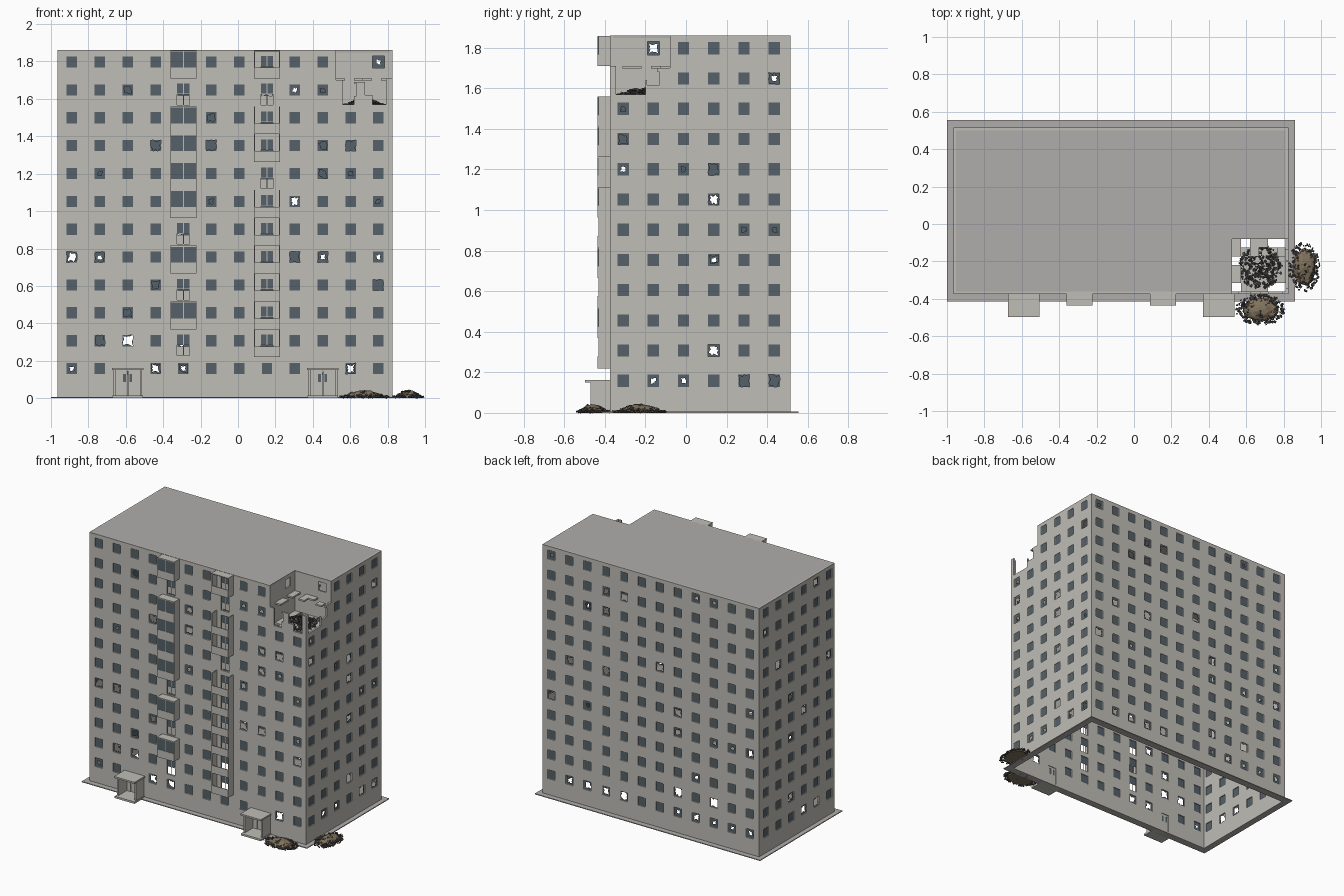
import bpy, bmesh, math, random
from mathutils import Vector, Matrix

if "Cube" in bpy.data.objects:
    bpy.data.objects.remove(bpy.data.objects["Cube"])
random.seed(4)

def material(name, c):
    m = bpy.data.materials.new(name)
    m.diffuse_color = (*c, 1)
    m.use_nodes = True
    m.node_tree.nodes["Principled BSDF"].inputs["Base Color"].default_value = m.diffuse_color
    return m
CONCRETE = material("concrete", (0.52, 0.51, 0.47))
ROOF = material("roof_grey", (0.43, 0.42, 0.41))
GLASS = material("dark_glass", (0.09, 0.12, 0.14))
DEBRIS = material("debris_dark", (0.08, 0.075, 0.07))
EARTH = material("earth", (0.22, 0.17, 0.11))

def finish(bm, name, mat, weld=True):
    if weld:
        bmesh.ops.remove_doubles(bm, verts=bm.verts, dist=1e-5)
    bmesh.ops.recalc_face_normals(bm, faces=bm.faces)
    me = bpy.data.meshes.new(name)
    bm.to_mesh(me)
    bm.free()
    me.materials.append(mat)
    ob = bpy.data.objects.new(name, me)
    bpy.context.collection.objects.link(ob)

def box(bm, x0, x1, y0, y1, z0, z1):
    m = Matrix.Translation(((x0+x1)/2, (y0+y1)/2, (z0+z1)/2)) @ Matrix.Diagonal((x1-x0, y1-y0, z1-z0, 1))
    bmesh.ops.create_cube(bm, size=1, matrix=m)

def plate(name, us, vs, solid, P, t, mat):
    """Thick plate on an irregular grid; solid(u, v) decides which cells exist."""
    us = sorted({round(u, 4) for u in us}); vs = sorted({round(v, 4) for v in vs})
    nu, nv = len(us)-1, len(vs)-1
    S = {(i, j) for i in range(nu) for j in range(nv)
         if solid((us[i]+us[i+1])/2, (vs[j]+vs[j+1])/2)}
    bm = bmesh.new()
    def quad(*p):
        bm.faces.new([bm.verts.new(P(*q)) for q in p])
    for i, j in sorted(S):
        a, b, c, d = us[i], us[i+1], vs[j], vs[j+1]
        for k in (0, t):
            quad((a, c, k), (b, c, k), (b, d, k), (a, d, k))
        for di, dj, p, q in ((-1, 0, (a, c), (a, d)), (1, 0, (b, c), (b, d)),
                             (0, -1, (a, c), (b, c)), (0, 1, (a, d), (b, d))):
            if (i+di, j+dj) not in S:
                quad((*p, 0), (*q, 0), (*q, t), (*p, t))
    finish(bm, name, mat)

# main dimensions
XL, XR, YF, YB, H, T = -0.965, 0.825, -0.375, 0.515, 1.86, 0.014
NX, NY = 0.525, -0.08                      # collapsed corner
COLX = [-0.888+0.149*i for i in range(12)]
COLY = [-0.31+0.149*i for i in range(6)]
ROWS = [0.158+0.149*i for i in range(12)]
W, V = 0.031, 0.033
DOOR_ROWS = {4: range(1, 12), 7: range(1, 12)}
BALCONY = {4: (2, 4, 6, 7, 8, 9, 11), 7: (1, 2, 3, 4, 5, 6, 8, 9, 11)}
ENTRY = (2, 9)

def front_top(u):
    for lim, z in ((NX, 9), (0.56, 1.70), (0.62, 1.57), (0.68, 1.69), (0.72, 1.62), (0.79, 1.57)):
        if u < lim:
            return z
    return 1.71
def right_top(u):
    for lim, z in ((-0.345, 1.71), (-0.2, 1.57), (-0.14, 1.64), (NY, 1.70)):
        if u < lim:
            return z
    return 9
full = lambda u: 9

def pane(bm, P, u0, u1, v0, v1, d):
    bm.faces.new([bm.verts.new(P(u, v, d)) for u, v in ((u0, v0), (u1, v0), (u1, v1), (u0, v1))])

def shards(bm, P, u, v):
    """Jagged remains of a broken pane around a hole."""
    n = 16
    size = random.choice((0.35, 0.6, 0.85))
    outer, inner = [], []
    for k in range(n):
        a = 2*math.pi*k/n
        c, s = math.cos(a), math.sin(a)
        m = max(abs(c), abs(s))
        r = min(0.97, size*random.uniform(0.6, 1.3))
        outer.append((u+W*c/m, v+V*s/m))
        inner.append((u+W*c/m*r, v+V*s/m*r))
    for k in range(n):
        l = (k+1) % n
        bm.faces.new([bm.verts.new(P(*q, 0.008)) for q in (outer[k], outer[l], inner[l], inner[k])])

def wall(side, P, u0, u1, cols, broken, top, front=False):
    holes, glass, frame = [], bmesh.new(), bmesh.new()
    for i, u in enumerate(cols):
        for r, z in enumerate(ROWS):
            if front and r == 0 and i in ENTRY:
                holes.append((u-0.034, u+0.034, 0.012, 0.145))
                continue
            if front and i in DOOR_ROWS and r in DOOR_ROWS[i]:
                # balcony door: glazed upper half, open lower half
                holes.append((u-0.033, u+0.033, z-0.08, z+0.033))
                pane(glass, P, u-0.033, u+0.033, z-0.022, z+0.033, 0.008)
                for a, b, c, d in ((u-0.002, u+0.002, z-0.08, z+0.033), (u-0.033, u+0.033, z-0.024, z-0.02)):
                    pane(frame, P, a, b, c, d, 0.006)
                continue
            holes.append((u-W, u+W, z-V, z+V))
            if z+V > top(u):
                continue
            if i not in broken.get(r, ()):
                pane(glass, P, u-W, u+W, z-V, z+V, 0.008)
            elif (side, i, r) != ("right", 3, 1):
                shards(glass, P, u, z)
            f = 0.003
            for a, b, c, d in ((u-W, u-W+f, z-V, z+V), (u+W-f, u+W, z-V, z+V),
                               (u-W+f, u+W-f, z-V, z-V+f), (u-W+f, u+W-f, z+V-f, z+V)):
                pane(frame, P, a, b, c, d, 0.005)
    us = [u0, u1] + [h for q in holes for h in q[:2]]
    vs = [0, H] + [h for q in holes for h in q[2:]]
    if top is not full:
        us += [NX, 0.56, 0.62, 0.68, 0.72, 0.79] if front else [-0.345, -0.2, -0.14, NY]
        vs += [1.57, 1.62, 1.64, 1.69, 1.70, 1.71]
    def solid(u, v):
        return v < top(u) and not any(a < u < b and c < v < d for a, b, c, d in holes)
    plate(side+"_wall", us, vs, solid, P, T, CONCRETE)
    finish(glass, side+"_window_panes", GLASS, False)
    finish(frame, side+"_window_frames", CONCRETE, False)

wall("front", lambda u, v, d: (u, YF+d, v), XL, XR, COLX,
     {0: (0, 3, 4, 10), 1: (1, 2), 2: (2,), 3: (3, 11), 4: (0, 1, 8, 9, 11), 6: (5, 8, 11),
      7: (1, 9, 10), 8: (3, 5, 9, 10), 9: (5,), 10: (2, 8, 9)}, front_top, True)
wall("right", lambda u, v, d: (XR-d, u, v), YF, YB, COLY,
     {0: (1, 2, 4, 5), 1: (3,), 4: (3,), 5: (4, 5), 6: (3,), 7: (0, 2, 3), 8: (0,), 9: (0,), 10: (5,)}, right_top)
wall("back", lambda u, v, d: (u, YB-d, v), XL, XR, COLX,
     {0: (0, 1, 2, 3, 4, 7, 8, 9, 10), 1: (2, 4), 2: (3,), 4: (0, 1, 2, 4, 9, 11), 5: (4,), 6: (0, 8, 10),
      7: (5,), 9: (8, 9), 10: (7, 8), 11: (2, 3, 11)}, full)
wall("left", lambda u, v, d: (XL+d, u, v), YF, YB, COLY,
     {0: (1, 2), 1: (3,), 4: (3,), 5: (2,), 6: (3,), 7: (0,), 8: (4,), 10: (5,), 11: (1,)}, full)

# roof with missing corner, and pavement ring
plate("roof", [XL, NX, XR], [YF, NY, YB], lambda x, y: x < NX or y > NY,
      lambda u, v, d: (u, v, H-d), 0.012, ROOF)
plate("pavement", [-1, XL+T, XR-T, 0.86], [-0.415, YF+T, YB-T, 0.555],
      lambda x, y: not (XL+T < x < XR-T and YF+T < y < YB-T),
      lambda u, v, d: (u, v, d), 0.006, ROOF)

# exposed room walls and broken floors in the collapsed corner
def room_hole(a, b, c, d):
    return lambda u, v: not (a < u < b and c < v < d)
plate("room_back_wall", [NX, 0.72, 0.782, XR-T], [1.56, 1.764, 1.83, H], room_hole(0.72, 0.782, 1.764, 1.83),
      lambda u, v, d: (u, NY+d, v), 0.012, CONCRETE)
plate("room_side_wall", [YF+T, -0.19, -0.13, NY], [1.56, 1.764, 1.83, H], room_hole(-0.19, -0.13, 1.764, 1.83),
      lambda u, v, d: (NX-d, u, v), 0.012, CONCRETE)
gx = [NX+k*(XR-T-NX)/6 for k in range(7)]
gy = [YF+T+k*(NY-YF-T)/6 for k in range(7)]
def cell(x, y):
    return int((x-NX)/(gx[1]-gx[0])), int((y-gy[0])/(gy[1]-gy[0]))
gaps = {(1, 5), (0, 3), (0, 0), (4, 5), (4, 0), (5, 0), (5, 5)}
plate("room_lower_floor", gx, gy, lambda x, y: cell(x, y) not in gaps,
      lambda u, v, d: (u, v, 1.56-d), 0.012, CONCRETE)
ledge = {(0, 5), (2, 5), (3, 5), (0, 4), (0, 2), (0, 1), (2, 4), (5, 4)}
plate("room_upper_floor", gx, gy, lambda x, y: cell(x, y) in ledge,
      lambda u, v, d: (u, v, 1.71-d), 0.012, CONCRETE)

# balconies, glazed on the left stack and open on the right stack
body, glaze = bmesh.new(), bmesh.new()
for i, rows in BALCONY.items():
    x = COLX[i]
    for r in rows:
        z = ROWS[r]
        y0, y1, z0, z1 = YF-0.062, YF, z-0.088, min(z+0.061, H)
        box(body, x-0.07, x+0.07, y0, y1, z0, z0+0.008)
        box(body, x-0.07, x+0.07, y0, y0+0.006, z0+0.008, z-0.03)
        for s in (-1, 1):
            a = x+s*0.067
            box(body, a-0.003, a+0.003, y0+0.006, y1, z0+0.008, z1)
        if i == 4 or r == 11:
            box(body, x-0.07, x+0.07, y0, y1, z1-0.006, z1)
        if i == 4:
            for s in (-1, 1):
                c = x+s*0.0345
                box(glaze, c-0.032, c+0.032, y0+0.002, y0+0.005, z-0.03, z1-0.006)
            box(body, x-0.0025, x+0.0025, y0, y0+0.006, z-0.03, z1-0.006)
finish(body, "balconies", CONCRETE, False)
finish(glaze, "balcony_glazing", GLASS, False)

# entrance porches with double doors
porch, doorglass = bmesh.new(), bmesh.new()
for i in ENTRY:
    x = COLX[i]
    box(porch, x-0.082, x+0.082, -0.495, YF, 0, 0.014)
    box(porch, x-0.084, x+0.084, -0.498, YF, 0.15, 0.162)
    for s in (-1, 1):
        a = x+s*0.072
        box(porch, a-0.006, a+0.006, -0.47, YF, 0.014, 0.15)
        c = x+s*0.017
        for p, q, m, n in ((-0.016, -0.007, 0.014, 0.145), (0.007, 0.016, 0.014, 0.145),
                           (-0.007, 0.007, 0.014, 0.085), (-0.007, 0.007, 0.13, 0.145)):
            box(porch, c+p, c+q, YF+0.004, YF+0.009, m, n)
        box(doorglass, c-0.007, c+0.007, YF+0.005, YF+0.008, 0.085, 0.13)
finish(porch, "entrance_porches", CONCRETE, False)
finish(doorglass, "entrance_door_glass", GLASS, False)

# rubble: scattered broken blocks over low mounds
def rubble(name, cx, cy, rx, ry, z, h, n, mound=True):
    bm = bmesh.new()
    for _ in range(n):
        a, r = random.uniform(0, 2*math.pi), math.sqrt(random.random())
        s = random.uniform(0.006, 0.016)
        p = Vector((cx+rx*r*math.cos(a), cy+ry*r*math.sin(a), z+0.007+max(0, h*(1-r*r)-0.012)*random.random()))
        m = Matrix.Translation(p) @ Matrix.Rotation(random.uniform(0, 3), 4, Vector((random.random(), random.random(), 1)))
        bmesh.ops.create_cube(bm, size=1, matrix=m @ Matrix.Diagonal((s, s*random.uniform(0.5, 1), s*0.6, 1)))
    finish(bm, name, DEBRIS, False)
    if mound:
        bm = bmesh.new()
        bmesh.ops.create_icosphere(bm, subdivisions=3, radius=1)
        for v in bm.verts:
            k = random.uniform(0.85, 1.0)
            v.co = (cx+v.co.x*rx*0.8*k, cy+v.co.y*ry*0.8*k, z+max(0, v.co.z)*h*k)
        finish(bm, name+"_mound", EARTH)
rubble("front_rubble", 0.675, -0.458, 0.13, 0.082, 0, 0.045, 260)
rubble("right_rubble", 0.91, -0.23, 0.082, 0.13, 0, 0.045, 260)
rubble("room_rubble", 0.675, -0.23, 0.115, 0.115, 1.56, 0.045, 330, False)
